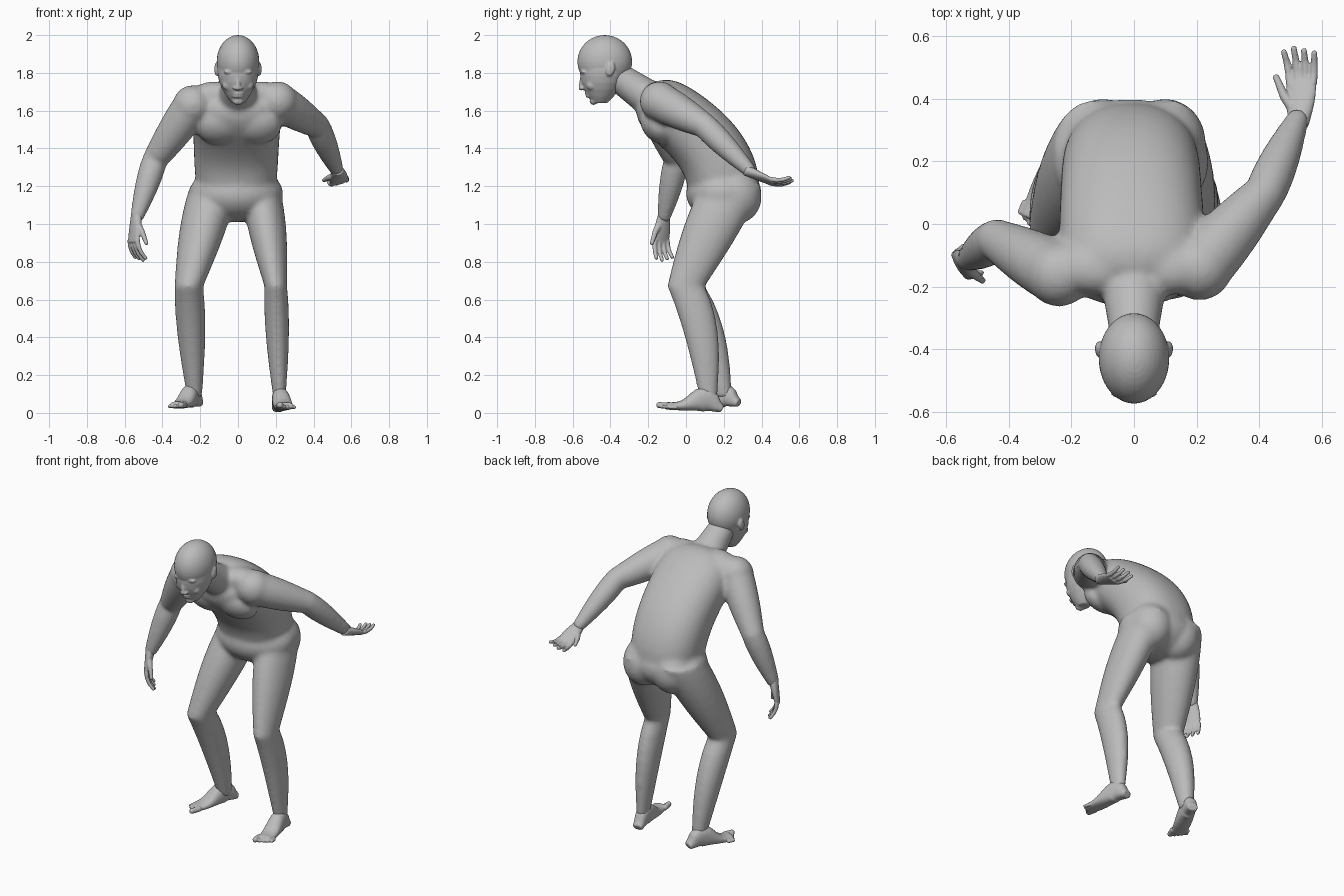
import bpy, bmesh, math
from mathutils import Vector, Matrix
from mathutils.geometry import interpolate_bezier

if "Cube" in bpy.data.objects:
    bpy.data.objects.remove(bpy.data.objects["Cube"], do_unlink=True)

RIGHT, FRONT, UP = Vector((-1, 0, 0)), Vector((0, -1, 0)), Vector((0, 0, 1))
LEFT, BACK, DOWN = -RIGHT, -FRONT, -UP
SIDES = (LEFT, RIGHT)

grey = (0.5, 0.5, 0.5, 1)
skin = bpy.data.materials.new("plain grey")
skin.use_nodes = True
skin.diffuse_color = grey
skin.node_tree.nodes["Principled BSDF"].inputs["Base Color"].default_value = grey


def mix(start, end, amount):
    return start + (end - start) * amount


def loft(bm, rows, side=LEFT, axis=None, count=24, power=2):
    """Closed tube through rows of (centre, radius along side, other radius)."""
    centres = [row[0] for row in rows]
    last = len(rows) - 1
    rings = []
    for i, (centre, wide, deep) in enumerate(rows):
        along = axis or (centres[min(i + 1, last)] - centres[max(i - 1, 0)]).normalized()
        across = (side - along * side.dot(along)).normalized()
        normal = along.cross(across)
        ring = []
        for k in range(count):
            angle = math.tau * k / count
            c, s = [math.copysign(abs(v) ** (2 / power), v) for v in (math.cos(angle), math.sin(angle))]
            ring.append(bm.verts.new(centre + across * wide * c + normal * deep * s))
        rings.append(ring)
    for low, high in zip(rings, rings[1:]):
        for k in range(count):
            bm.faces.new((low[k - 1], low[k], high[k], high[k - 1]))
    bm.faces.new(rings[0][::-1])
    bm.faces.new(rings[-1])


def blob(bm, centre, radii, tilt=0):
    """Ellipsoid, tilted about the x axis."""
    place = Matrix.Translation(centre) @ Matrix.Rotation(tilt, 4, 'X') @ Matrix.Diagonal((*radii, 1))
    bmesh.ops.create_uvsphere(bm, u_segments=36, v_segments=20, radius=1, matrix=place)


def digit(bm, points, thick, thin, side):
    """Tapering round tube with a rounded tip."""
    radii = [mix(thick, thin, i / (len(points) - 1)) for i in range(len(points))]
    loft(bm, list(zip(points, radii, radii)), side, count=10)
    blob(bm, points[-1], [thin] * 3)


def limb(bm, joints, wide, deep, bulge, side=LEFT, axis=None, bow=0):
    """Two straight bones with tapering flesh that swells between the joints."""
    rows = []
    for k in range(17):
        bone = min(k // 8, 1)
        t = k / 8 - bone
        swell = math.sin(math.pi * t ** .8)
        centre = joints[bone].lerp(joints[bone + 1], t) + BACK * bow * swell * bone
        flesh = bulge[bone] * swell
        rows.append((centre, mix(wide[bone], wide[bone + 1], t) + flesh,
                     mix(deep[bone], deep[bone + 1], t) + flesh))
    loft(bm, rows, side, axis)


def finish(name, bm, voxel, rounds):
    """Fuse the overlapping volumes into one smooth skin."""
    bmesh.ops.recalc_face_normals(bm, faces=bm.faces)
    mesh = bpy.data.meshes.new(name)
    bm.to_mesh(mesh)
    bm.free()
    mesh.materials.append(skin)
    mesh.shade_smooth()
    part = bpy.data.objects.new(name, mesh)
    bpy.context.collection.objects.link(part)
    fuse = part.modifiers.new("fuse", 'REMESH')
    fuse.mode = 'VOXEL'
    fuse.voxel_size = voxel
    fuse.use_smooth_shade = True
    soften = part.modifiers.new("soften", 'SMOOTH')
    soften.factor = 0.5
    soften.iterations = rounds


# Torso: a rounded barrel along a curved, forward-leaning spine
body = bmesh.new()
tail, nape = Vector((-.01, .2, 1.04)), Vector((0, -.23, 1.7))
spine = interpolate_bezier(tail, Vector((-.01, .25, 1.4)), Vector((-.01, 0, 1.52)), nape, 25)
rows = []
for i, centre in enumerate(spine):
    t = i / (len(spine) - 1)
    fullness = math.sqrt(1 - (2 * t - 1) ** 6) + .01
    rows.append((centre, mix(.21, .24, t) * fullness, mix(.2, .16, t) * fullness))
loft(body, rows, power=2.3, count=32)
blob(body, Vector((-.01, .2, 1.16)), (.25, .2, .15))  # hips

# Neck and the muscles on both sides
skull = Vector((0, -.43, 1.86))
collar, throat = Vector((0, -.16, 1.64)), Vector((0, -.39, 1.8))
loft(body, [(collar.lerp(throat, t), mix(.13, .075, math.sqrt(t)), mix(.1, .075, t))
            for t in (0, .2, .4, .6, .8, 1)])
for side in SIDES:
    blob(body, side * .1 + Vector((0, -.15, 1.52)), (.13, .08, .11), .7)    # chest
    blob(body, side * .1 + Vector((0, .26, 1.15)), (.13, .14, .15), .3)     # buttock
    blob(body, side * .12 + Vector((0, -.13, 1.67)), (.14, .1, .08), -.5)   # shoulder blade

# Legs: bent at the knee, the right one stouter and turned out
left_ankle, right_ankle = Vector((.22, .12, .06)), Vector((-.23, .2, .08))
left_leg = Vector((.12, .24, 1.2)), Vector((.2, 0, .67)), left_ankle
right_leg = Vector((-.13, .24, 1.2)), Vector((-.26, 0, .67)), right_ankle
for joints, stout in ((left_leg, .75), (right_leg, .95)):
    limb(body, joints, [w * stout for w in (.13, .08, .042)], (.16, .1, .045), (.02, .014), axis=UP, bow=.03)

# Arms: the left one swung back, the right one hanging
left_wrist, right_wrist = Vector((.53, .35, 1.27)), Vector((-.54, -.12, 1.02))
left_arm = Vector((.21, -.14, 1.65)), Vector((.42, .1, 1.52)), left_wrist
right_arm = Vector((-.24, -.16, 1.63)), Vector((-.44, -.05, 1.34)), right_wrist
arm_radii = (.1, .067, .034)
for joints in (left_arm, right_arm):
    limb(body, joints, arm_radii, arm_radii, (.008, .01), side=UP + BACK)
    blob(body, joints[0], [.105] * 3)  # rounded shoulder
finish("body", body, .011, 16)

# Head: round skull with a jaw narrowing to the chin
head = bmesh.new()
blob(head, skull, (.113, .145, .14))
temple, chin = Vector((0, -.435, 1.82)), Vector((0, -.455, 1.64))
loft(head, [(temple.lerp(chin, t), .11 * (1 - .7 * t * t), .125 * (1 - .7 * t * t))
            for t in (0, .2, .4, .6, .8, .9, 1)], axis=DOWN, count=32)

# Face, placed from the bridge of the nose
bridge = Vector((0, -.55, 1.78))
digit(head, [bridge, bridge + DOWN * .03 + FRONT * .004, bridge + DOWN * .06 + FRONT * .006], .01, .014, LEFT)
for drop, inset in ((.09, .03), (.105, .035)):
    blob(head, bridge + DOWN * drop + BACK * inset, (.03, .016, .007))       # lips
blob(head, chin + FRONT * .035 + UP * .01, (.03, .02, .02))                  # chin
for side in SIDES:
    blob(head, bridge + side * .04 + UP * .025 + BACK * .01, (.036, .018, .011))  # brow
    blob(head, bridge + side * .042 + BACK * .024, (.018, .014, .01))        # eye
    blob(head, bridge + side * .055 + BACK * .05 + DOWN * .045, [.028] * 3)  # cheek
    blob(head, bridge + side * .016 + DOWN * .062, (.011, .012, .009))       # nostril
    blob(head, skull + side * .113 + BACK * .03 + DOWN * .04, (.012, .024, .038), -.2)  # ear
finish("head", head, .006, 3)


def hand(name, wrist, along, thumb, palm, curl):
    bm = bmesh.new()
    along = along.normalized()
    thumb = (thumb - along * thumb.dot(along)).normalized()
    palm = (palm - along * palm.dot(along) - thumb * palm.dot(thumb)).normalized()

    def at(reach, spread, bend):
        return wrist + along * reach + thumb * spread + palm * bend

    # Palm widens from the wrist and thins towards the knuckles
    steps = [k / 6 for k in range(7)]
    loft(bm, [(at(mix(-.04, .12, t), 0, 0), mix(.03, .05, math.sin(2 * t)), mix(.03, .015, t))
              for t in steps], side=thumb)
    # Fingers bend towards the palm joint by joint
    for k in range(4):
        joint = (.12 - abs(k - 1) * .01) / 3
        reach, spread, bend, points = .105, .037 - k * .025, 0, []
        for bone in range(4):
            points.append(at(reach, spread, bend))
            reach += math.cos(curl * (bone + 1)) * joint
            bend += math.sin(curl * (bone + 1)) * joint
            spread *= 1.1
        digit(bm, points, .014, .01, thumb)
    digit(bm, [at(.02, .02, 0), at(.06, .05, .015), at(.12, .075, .035)], .02, .011, palm)
    finish(name, bm, .005, 2)


hand("left_hand", left_wrist, BACK + DOWN * .45 + LEFT * .06, RIGHT + DOWN * .3, UP, .25)
hand("right_hand", right_wrist, DOWN + (RIGHT + FRONT) * .12, FRONT + LEFT * .6, LEFT, .28)


def foot(name, heel, toe, inner):
    bm = bmesh.new()
    along = (toe - heel).normalized()
    side = along.cross(UP).normalized()
    side *= math.copysign(1, side.dot(inner))
    # Sole with the instep rising to the ankle
    rows = []
    for k in range(13):
        t = k / 12
        height = .02 + .045 * math.sin(math.pi * t ** .6) ** 3
        rows.append((heel.lerp(toe, t * .86) + UP * height, .03 + .02 * math.sin(2.5 * t), height))
    loft(bm, rows, side, power=2.3)
    # Toes shrink and step back from the big toe outwards
    for k in range(5):
        radius = .012 - k * .0005 if k else .017
        root = heel.lerp(toe, .8 - k * .02) + side * (.036 - k * .021) + UP * radius * 1.3
        digit(bm, [root, root + along * .03, root + along * (.055 - k * .004)], radius, radius, side)
    finish(name, bm, .005, 5)


foot("left_foot", Vector((.21, .19, 0)), Vector((.26, -.15, .02)), RIGHT)
foot("right_foot", Vector((-.21, .28, .03)), Vector((-.34, -.03, .02)), LEFT)
